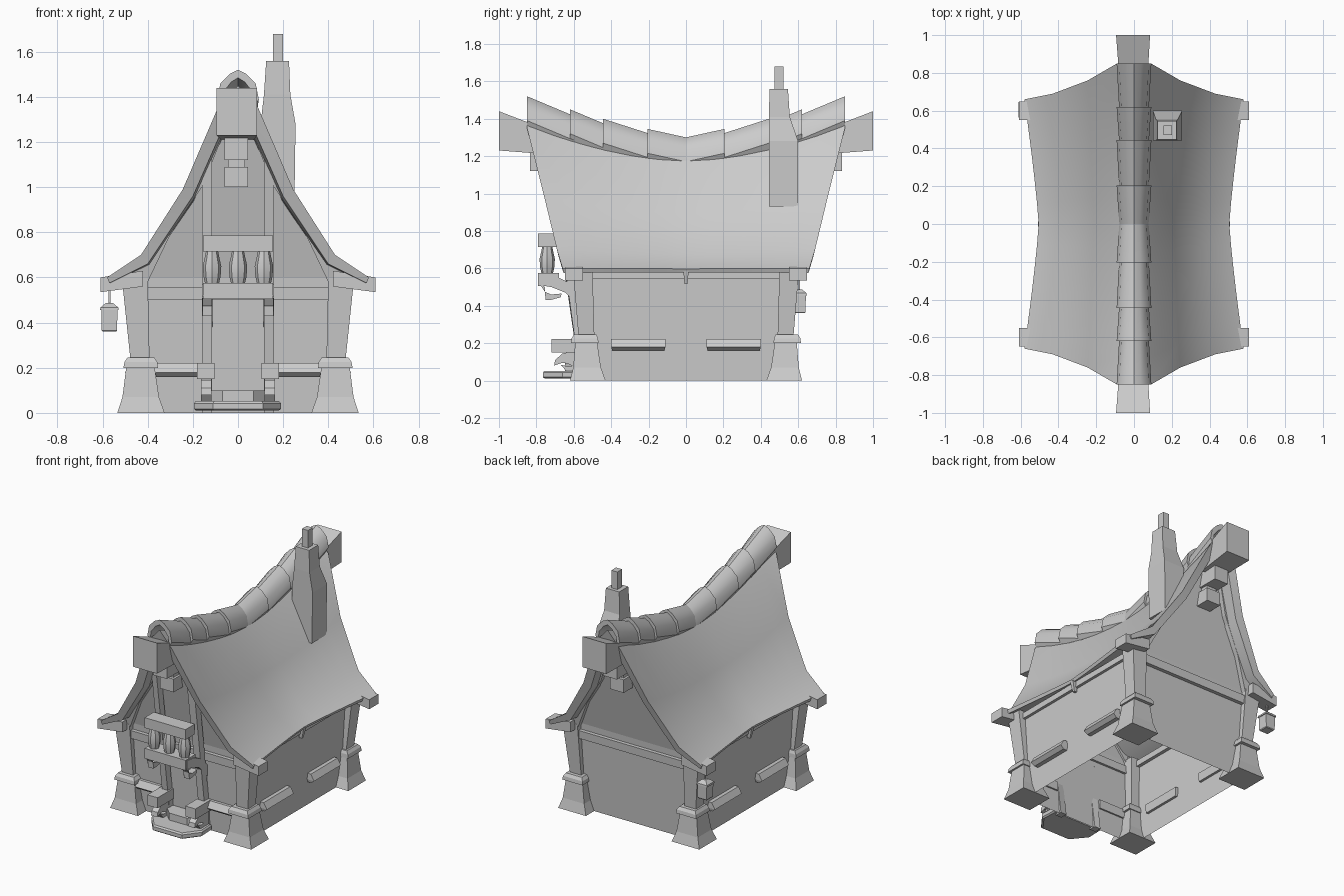
import bpy, bmesh, math

if "Cube" in bpy.data.objects:
    bpy.data.objects.remove(bpy.data.objects["Cube"])


def make(name, verts, faces, smooth=False):
    me = bpy.data.meshes.new(name)
    me.from_pydata(verts, [], faces)
    bm = bmesh.new()
    bm.from_mesh(me)
    bmesh.ops.recalc_face_normals(bm, faces=bm.faces)
    bm.to_mesh(me)
    bm.free()
    ob = bpy.data.objects.new(name, me)
    bpy.context.collection.objects.link(ob)
    if smooth:
        me.polygons.foreach_set("use_smooth", [True] * len(me.polygons))
        me.set_sharp_from_angle(angle=math.radians(35))
    return ob


def loft(name, rings, smooth=False):
    """Skin equal, even-sized rings and close both ends with quads."""
    n, k = len(rings[0]), len(rings)
    faces = [(r * n + i, r * n + (i + 1) % n, (r + 1) * n + (i + 1) % n, (r + 1) * n + i)
             for r in range(k - 1) for i in range(n)]
    for b in (0, (k - 1) * n):
        faces += [(b + i, b + i + 1, b + n - 2 - i, b + n - 1 - i) for i in range(n // 2 - 1)]
    return make(name, [p for r in rings for p in r], faces, smooth)


def stack(name, levels, sx=1, sy=1):
    """Stacked rectangles: (z, x0, x1, y0, y1)."""
    return loft(name, [[(sx * x, sy * y, z) for x, y in ((a, c), (b, c), (b, d), (a, d))]
                       for z, a, b, c, d in levels])


def box(name, x0, x1, y0, y1, z0, z1, sx=1, sy=1):
    return stack(name, [(z0, x0, x1, y0, y1), (z1, x0, x1, y0, y1)], sx, sy)


def ribbon(name, upper, lower, x0, x1, sx=1):
    """Side (y, z) profile extruded along x."""
    prof = upper + lower[::-1]
    return loft(name, [[(sx * x, y, z) for y, z in prof] for x in (x0, x1)])


def wall_y(z):
    return 0.53 + 0.04 * z / 0.6 if z < 0.6 else 0.57 + 0.23 * (z - 0.6)


def gable_board(name, quad, depth, sx, sy):
    """Board lying on the leaning gable, outlined in (x, z)."""
    return loft(name, [[(sx * x, sy * (wall_y(z) + d), z) for x, z in quad]
                       for d in (-0.015, depth)])


# walls: two long sides and two leaning gables, open below
LEVELS = [(0, .44), (.6, .465), (.71, .38), (.97, .2), (1.28, .06)]
verts, faces = [], []
for z, w in LEVELS:
    y = wall_y(z)
    verts += [(-w, -y, z), (w, -y, z), (w, y, z), (-w, y, z)]
for r in range(len(LEVELS) - 1):
    for i in ((0, 1, 2, 3) if r == 0 else (0, 2)):
        j = (i + 1) % 4
        faces.append((r * 4 + i, r * 4 + j, r * 4 + 4 + j, r * 4 + 4 + i))
make("walls", verts, faces)

# roof: sagging, flared sheet with thickness
OUTER = [(0, 1.46, .85), (.09, 1.36, .85), (.245, 1.0, .76), (.43, .71, .69), (.58, .61, .66)]
INNER = [(0, 1.36, .83), (.05, 1.31, .83), (.20, .97, .745), (.40, .67, .68), (.57, .585, .655)]


def roof_ring(v):
    w = v * v

    def row(prof):
        half = [(x * (.87 + .13 * abs(v) ** 1.2), v * y, .59 + (z - .6) * (.77 + .23 * w))
                for x, z, y in prof]
        return [(-x, y, z) for x, y, z in half[:0:-1]] + half
    return row(OUTER) + row(INNER)[::-1]


loft("roof", [roof_ring(i / 6) for i in range(-6, 7)], True)

# overlapping ridge caps, stepping down to the middle
CAPS = [(.85, 1.52, .60, 1.415), (.62, 1.45, .43, 1.37), (.445, 1.40, .18, 1.315), (.205, 1.345, 0, 1.30)]
for sy in (1, -1):
    for ya, za, yb, zb in CAPS:
        rings = []
        for y, z, w in ((ya, za, .092), (yb, zb, .078)):
            top = [(-w, -.13), (-w * .85, -.06), (-w * .4, -.018), (0, 0), (w * .4, -.018), (w * .85, -.06), (w, -.13)]
            low = [(x * .8, d - .035) for x, d in top]
            rings.append([(x, sy * y, z + d) for x, d in top + low[::-1]])
        loft("ridge_cap", rings, True)

    # ridge beam end and the blocks under it
    loft("ridge_beam_end", [[(a, sy * y, b), (c, sy * y, b), (c, sy * y, d), (a, sy * y, d)]
                            for y, a, c, b, d in ((.74, -.075, .07, 1.21, 1.34), (1.0, -.095, .085, 1.23, 1.44))])
    box("beam_bracket_upper", -.06, .045, .66, .835, 1.12, 1.22, 1, sy)
    box("beam_bracket_lower", -.06, .045, .64, .76, 1.0, 1.09, 1, sy)
    box("beam_bracket_link", -.045, .03, .68, .74, 1.08, 1.13, 1, sy)

    for sx in (1, -1):
        # corner post with flared foot and collar
        stack("post_foot", [(0, .325, .535, .43, .62), (.07, .35, .512, .455, .603), (.205, .37, .495, .475, .592)], sx, sy)
        stack("post_collar", [(.2, .355, .508, .468, .615), (.225, .357, .503, .47, .612), (.245, .37, .49, .478, .60)], sx, sy)
        stack("corner_post", [(.24, .392, .477, .49, .575), (.60, .40, .515, .50, .605)], sx, sy)
        # eave beam end
        loft("eave_beam_end", [[(sx * x, sy * y, z) for y, z in ((.55, a), (.648, a), (.648, b), (.55, b))]
                               for x, a, b in ((.42, .56, .63), (.61, .535, .60))])
        # boards following the roof slope
        gable_board("gable_trim_low", [(.40, .58), (.50, .58), (.385, .735), (.30, .79)], .03, sx, sy)
        gable_board("gable_trim_mid", [(.30, .79), (.385, .735), (.225, .96), (.16, 1.0)], .03, sx, sy)
        gable_board("gable_trim_high", [(.16, 1.0), (.225, .96), (.10, 1.24), (.07, 1.22)], .03, sx, sy)
        # side sill
        stack("side_sill", [(.16, .43, .475, .115, .395), (.18, .43, .50, .11, .40), (.222, .43, .475, .11, .40)], sx, sy)
    gable_board("gable_cross_beam", [(-.40, .50), (.40, .50), (.40, .556), (-.40, .556)], .025, 1, sy)

for sx in (1, -1):
    # eave board and its small peg
    box("eave_board", .44, .482, -.5, .5, .545, .585, sx)
    stack("eave_peg", [(.515, .47, .49, -.008, .008), (.585, .47, .507, -.014, .014)], sx)
    # front timbers beside the door
    gable_board("door_post", [(.115, 0), (.16, 0), (.16, 1.03), (.115, 1.15)], .035, sx, -1)
    stack("front_sill", [(.16, .17, .37, -.57, -.53), (.178, .17, .375, -.59, -.53), (.22, .17, .38, -.565, -.53)], sx)
    # block on a curled bracket at each side of the door
    box("door_side_block", .105, .182, -.72, -.55, .15, .222, sx)
    ribbon("door_side_bracket", [(-.70, .11), (-.66, .145), (-.61, .155), (-.55, .155)],
           [(-.705, .08), (-.66, .095), (-.63, .09), (-.55, .05)], .118, .165, sx)
    ribbon("door_side_curl", [(-.67, .085), (-.63, .075), (-.55, .09)],
           [(-.64, .05), (-.60, .045), (-.55, .045)], .118, .165, sx)
    # balcony brackets
    ribbon("balcony_bracket", [(-.78, .57), (-.70, .56), (-.62, .52), (-.56, .46)],
           [(-.78, .51), (-.72, .50), (-.645, .47), (-.56, .38)], .112, .16, sx)
    ribbon("balcony_bracket_curl", [(-.785, .52), (-.755, .475), (-.72, .46), (-.665, .465)],
           [(-.755, .50), (-.75, .43), (-.72, .432), (-.67, .445)], .115, .157, sx)

# balcony slab, rail and turned balusters
box("balcony_slab", -.155, .155, -.79, -.68, .505, .575)
box("balcony_rail", -.155, .155, -.79, -.69, .715, .785)
for x in (-.115, 0, .115):
    loft("baluster", [[(x + r * math.cos(a * math.pi / 4), -.742 + r * math.sin(a * math.pi / 4), z)
                       for a in range(8)]
                      for z, r in ((.57, .03), (.605, .038), (.65, .041), (.69, .032), (.72, .026))], True)

# doorstep: half-octagon slab and inner step
STEP = [(-.19, -.55), (-.195, -.66), (-.11, -.765), (.11, -.765), (.19, -.66), (.185, -.55)]
loft("doorstep", [[(x * s, -.55 + (y + .55) * s, z) for x, y in STEP]
                  for z, s in ((.01, .95), (.018, 1), (.042, 1), (.052, .96))])
loft("inner_step", [[(x * .62, -.54 + (y + .55) * .5, z) for x, y in STEP] for z in (.03, .10)])

# chimney: tapering stack, cap section and flue
stack("chimney", [(.93, .10, .25, .443, .598), (1.28, .10, .255, .443, .60),
                  (1.41, .115, .232, .443, .555), (1.56, .125, .226, .447, .545)])
box("chimney_flue", .155, .20, .472, .522, 1.54, 1.68)

# lantern hanging from the back left eave beam
LX, LY = -.57, .605


def square(z, h):
    return (z, LX - h, LX + h, LY - h, LY + h)


stack("lantern_body", [square(.36, .03), square(.365, .034), square(.46, .036)])
stack("lantern_cap", [square(.455, .041), square(.467, .04), square(.488, .014)])
stack("lantern_cord", [square(.48, .004), square(.545, .004)])
